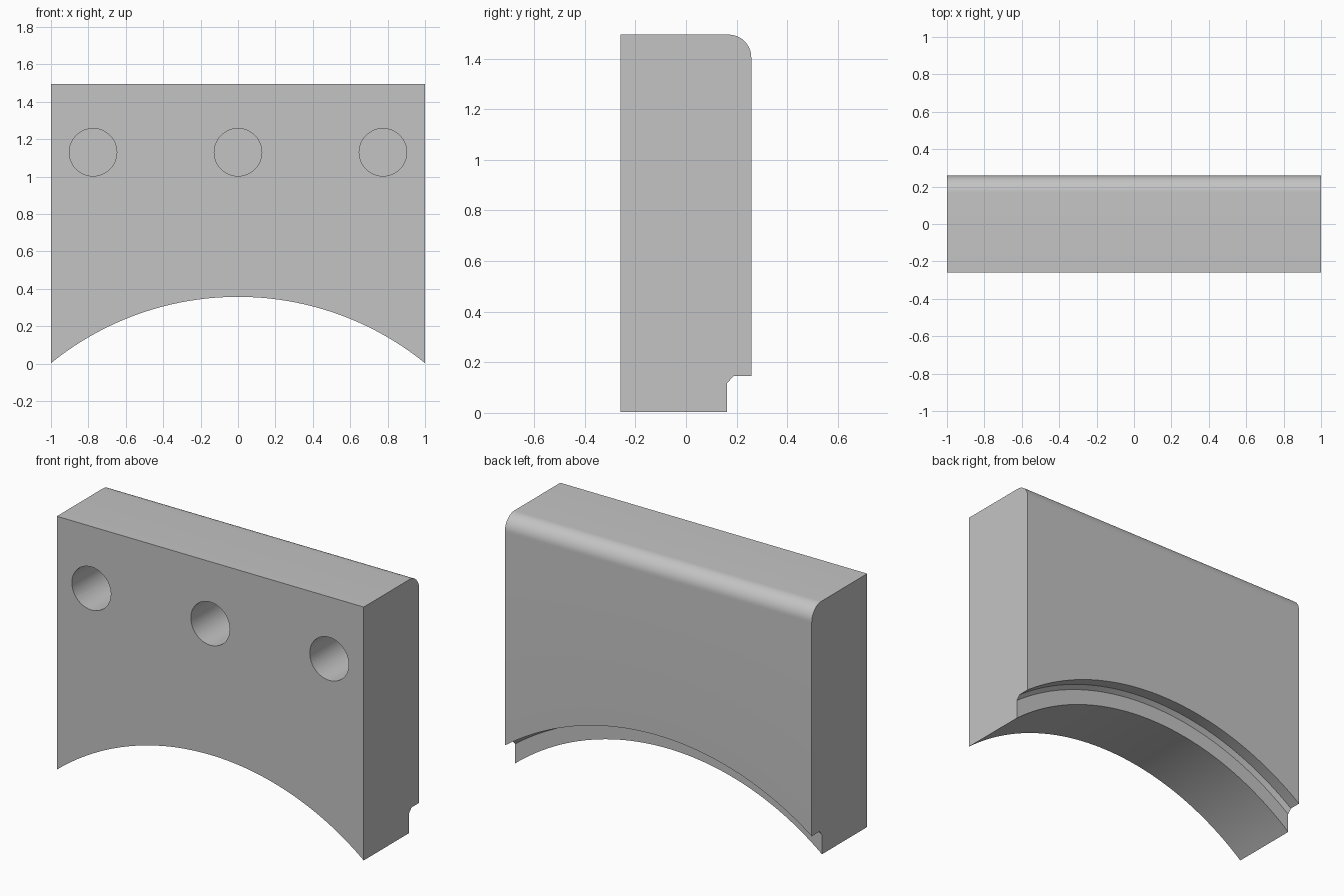
import bpy, bmesh
from math import sin, cos, pi, sqrt, radians

cube = bpy.data.objects.get("Cube")
if cube:
    bpy.data.objects.remove(cube, do_unlink=True)

FRONT, BACK, TOP = -0.258, 0.258, 1.495
AXIS_Z = -1.231                     # centre of the concentric arches
BORE, CHAMFER_R, REBATE = 1.588, 1.679, 1.701
ROUND = 0.09
SEGMENTS = 64

grey = bpy.data.materials.new("plain grey")
grey.use_nodes = True
grey.diffuse_color = (0.55, 0.55, 0.55, 1)
grey.node_tree.nodes["Principled BSDF"].inputs["Base Color"].default_value = grey.diffuse_color


def make_object(name, bm):
    bmesh.ops.recalc_face_normals(bm, faces=bm.faces)
    mesh = bpy.data.meshes.new(name)
    bm.to_mesh(mesh)
    bm.free()
    obj = bpy.data.objects.new(name, mesh)
    bpy.context.collection.objects.link(obj)
    mesh.materials.append(grey)
    return obj


def section(x):
    """Side profile at x: arched, rebated underside and rounded top back edge."""
    def arch(r):
        return AXIS_Z + sqrt(r * r - x * x)
    pts = [(FRONT, TOP), (FRONT, arch(BORE)), (0.163, arch(BORE)),
           (0.163, arch(CHAMFER_R)), (0.187, arch(REBATE)), (BACK, arch(REBATE))]
    for i in range(13):
        a = i / 12 * pi / 2
        pts.append((BACK - ROUND + ROUND * cos(a), TOP - ROUND + ROUND * sin(a)))
    return [(x, y, z) for y, z in pts]


# Main block, lofted across its width
bm = bmesh.new()
rows = [[bm.verts.new(p) for p in section(-1 + 2 * i / SEGMENTS)]
        for i in range(SEGMENTS + 1)]
for a, b in zip(rows, rows[1:]):
    for j in range(len(a)):
        k = (j + 1) % len(a)
        bm.faces.new((a[j], a[k], b[k], b[j]))
bm.faces.new(rows[0])
bm.faces.new(rows[-1])
bmesh.ops.dissolve_limit(bm, angle_limit=radians(0.1), verts=bm.verts, edges=bm.edges)
block = make_object("arched_block", bm)

# Three blind holes in the front
HOLE_R, HOLE_Z, DEPTH, LEAD = 0.127, 1.13, 0.4, 0.1
bm = bmesh.new()
for cx in (-0.775, 0, 0.775):
    ring = [(cx + HOLE_R * cos(2 * pi * i / 48), HOLE_Z + HOLE_R * sin(2 * pi * i / 48))
            for i in range(48)]
    face = bm.faces.new([bm.verts.new((x, FRONT - LEAD, z)) for x, z in ring])
    grown = bmesh.ops.extrude_face_region(bm, geom=[face], use_keep_orig=True)
    verts = [g for g in grown["geom"] if isinstance(g, bmesh.types.BMVert)]
    bmesh.ops.translate(bm, verts=verts, vec=(0, DEPTH + LEAD, 0))
cutter = make_object("hole_cutter", bm)

cut = block.modifiers.new("holes", "BOOLEAN")
cut.operation, cut.solver, cut.object = "DIFFERENCE", "EXACT", cutter
bpy.ops.object.select_all(action="DESELECT")
bpy.context.view_layer.objects.active = block
block.select_set(True)
bpy.ops.object.modifier_apply(modifier=cut.name)
bpy.data.objects.remove(cutter, do_unlink=True)

bpy.ops.object.shade_smooth_by_angle(angle=radians(25))
